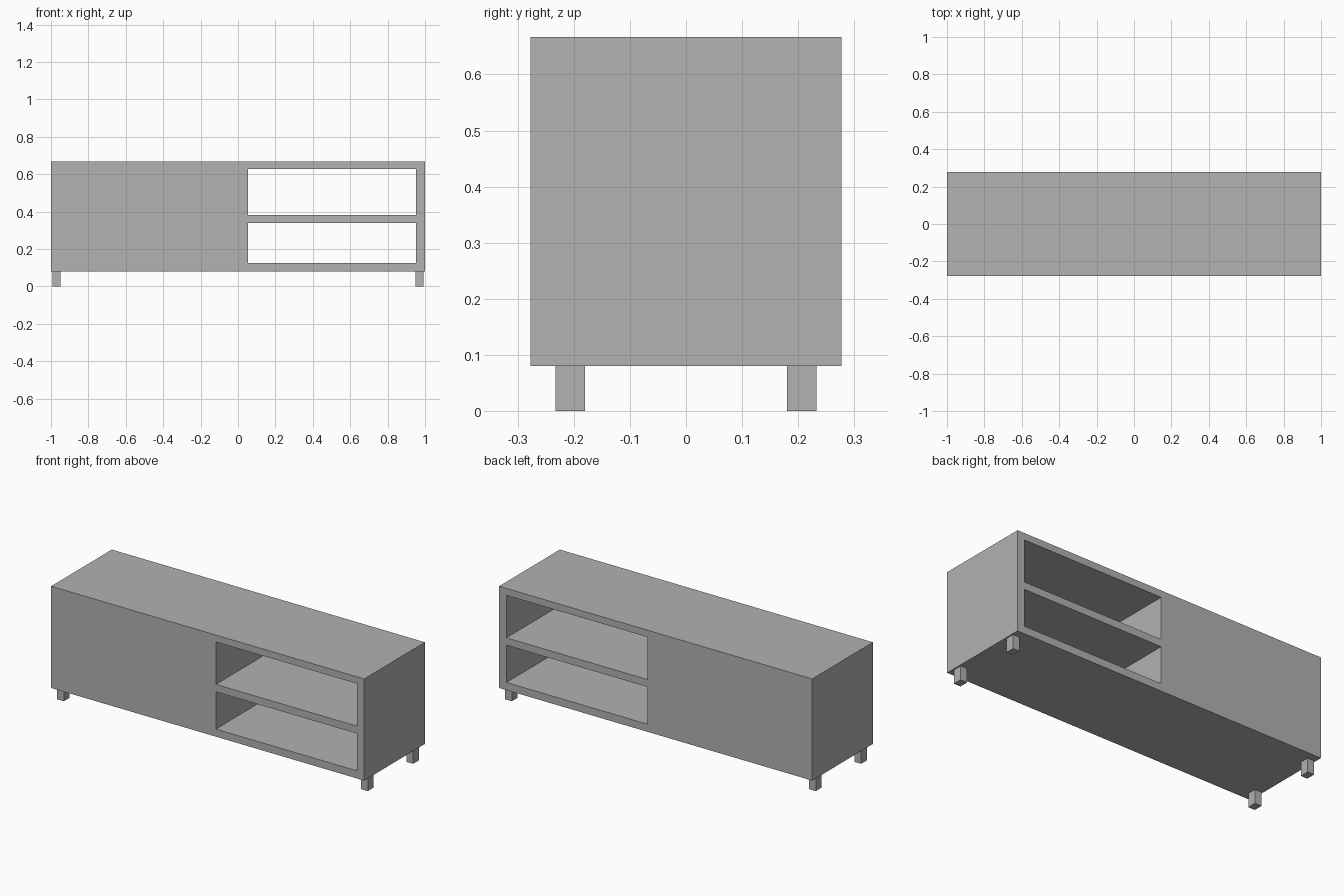
import bpy

if "Cube" in bpy.data.objects:
    bpy.data.objects.remove(bpy.data.objects["Cube"], do_unlink=True)

grey = bpy.data.materials.new("plain_grey")
grey.use_nodes = True
colour = (0.445, 0.445, 0.445, 1)
grey.diffuse_color = colour
grey.node_tree.nodes["Principled BSDF"].inputs["Base Color"].default_value = colour


def box(name, low, high):
    """Flat-sided box between two opposite corners."""
    centre = [(a + b) / 2 for a, b in zip(low, high)]
    bpy.ops.mesh.primitive_cube_add(size=1, location=centre)
    obj = bpy.context.object
    obj.name = obj.data.name = name
    obj.scale = [b - a for a, b in zip(low, high)]
    bpy.ops.object.transform_apply(location=False, rotation=False, scale=True)
    obj.data.materials.append(grey)
    return obj


DEPTH = 0.277
BOTTOM, TOP = 0.08, 0.667

# Cabinet body, solid on the right half
cabinet = box("cabinet_body", (-1, -DEPTH, BOTTOM), (1, DEPTH, TOP))

# Two shelf openings running right through from front to back
for low_z, high_z in ((0.124, 0.339), (0.382, 0.627)):
    cutter = box("shelf_cutter", (0.053, -0.5, low_z), (0.953, 0.5, high_z))
    cutter.hide_render = True
    cut = cabinet.modifiers.new("shelf_opening", "BOOLEAN")
    cut.operation = "DIFFERENCE"
    cut.solver = "EXACT"
    cut.object = cutter
    bpy.context.view_layer.objects.active = cabinet
    bpy.ops.object.modifier_apply(modifier=cut.name)
    bpy.data.objects.remove(cutter, do_unlink=True)

# Four short square legs
for side, sx in (("left", 1), ("right", -1)):
    for end, sy in (("front", -1), ("back", 1)):
        xs = sorted((sx * 0.949, sx * 0.992))
        ys = sorted((sy * 0.18, sy * 0.233))
        box(f"{end}_{side}_leg", (xs[0], ys[0], 0), (xs[1], ys[1], BOTTOM))
